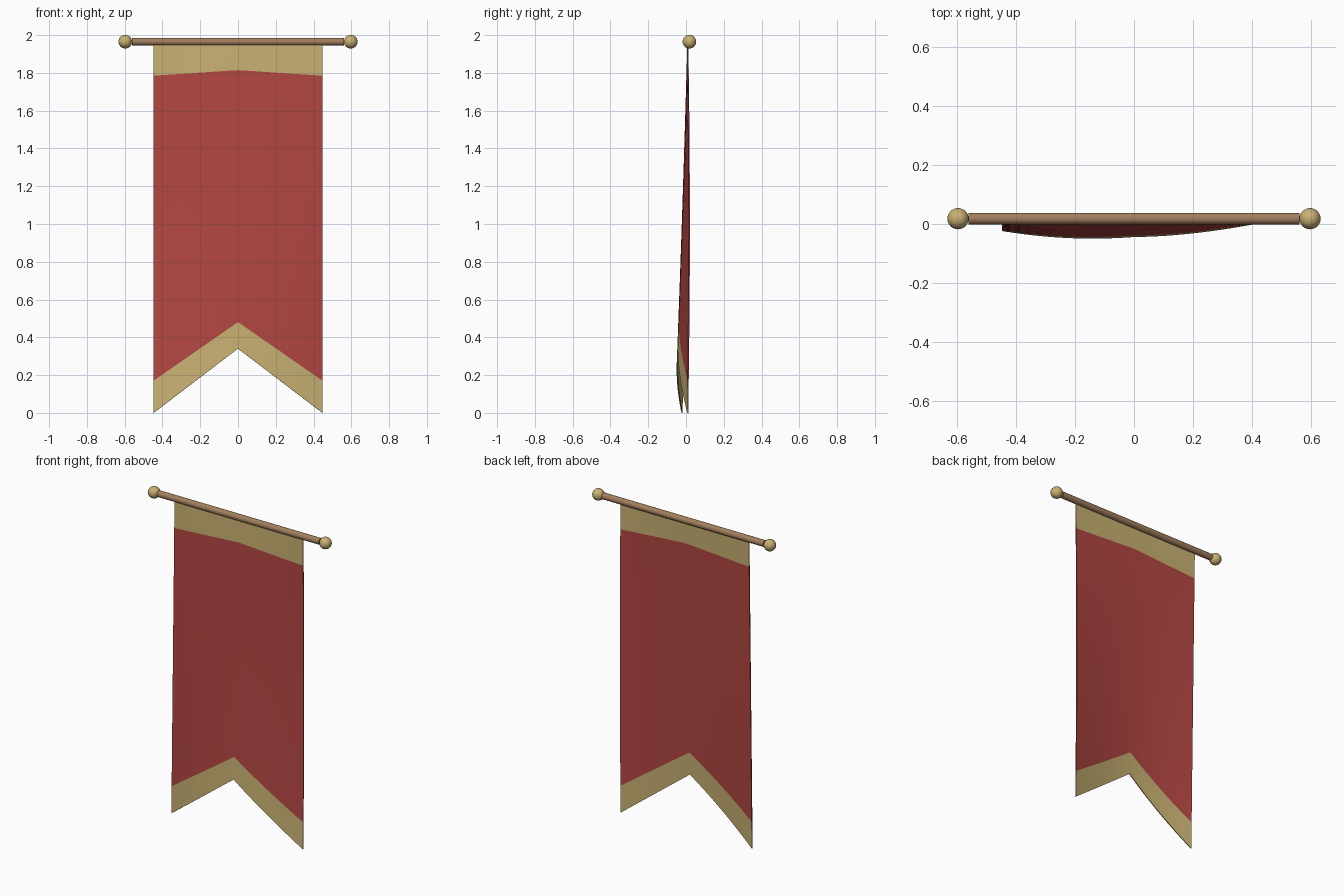
import bpy, bmesh, math

if "Cube" in bpy.data.objects:
    bpy.data.objects.remove(bpy.data.objects["Cube"])


def material(name, rgb):
    m = bpy.data.materials.new(name)
    m.diffuse_color = (*rgb, 1)
    m.use_nodes = True
    m.node_tree.nodes["Principled BSDF"].inputs["Base Color"].default_value = m.diffuse_color
    return m


red = material("red cloth", (0.45, 0.062, 0.054))
gold = material("gold trim", (0.58, 0.44, 0.17))
wood = material("wood", (0.36, 0.21, 0.11))

HALF_W, TOP, NOTCH, TRIM = 0.447, 1.955, 0.34, 0.087
POLE_Y, POLE_Z = 0.018, 1.965


def cloth_point(u, v):
    """u: -1..1 across, v: 0 at the pole, 1 at the swallow-tail hem."""
    x = u * HALF_W
    z = TOP + (NOTCH * (1 - abs(u)) - TOP) * v
    drop = TOP - z
    y = 0.01 - 0.034 * drop * math.cos(2.96 * (x + 0.08))       # billow
    y += 0.008 * math.sin(math.pi * drop / TOP) * (0.5 + u / 2)
    return x, y, z


# Banner cloth: gold bands in the first and last row of faces
cols, mid = 24, 14
rows = [0] + [TRIM + (1 - 2 * TRIM) * i / mid for i in range(mid + 1)] + [1]
bm = bmesh.new()
grid = [[bm.verts.new(cloth_point(2 * c / cols - 1, v)) for c in range(cols + 1)]
        for v in rows]
for r in range(len(rows) - 1):
    for c in range(cols):
        f = bm.faces.new((grid[r][c], grid[r + 1][c],
                          grid[r + 1][c + 1], grid[r][c + 1]))
        f.material_index = 1 if r in (0, len(rows) - 2) else 0
        f.smooth = True
mesh = bpy.data.meshes.new("banner_cloth")
bm.to_mesh(mesh)
bm.free()
mesh.materials.append(red)
mesh.materials.append(gold)
cloth = bpy.data.objects.new("banner_cloth", mesh)
bpy.context.collection.objects.link(cloth)
solid = cloth.modifiers.new("thickness", "SOLIDIFY")
solid.thickness = 0.006
solid.offset = 0
bpy.context.view_layer.objects.active = cloth
cloth.select_set(True)
bpy.ops.object.modifier_apply(modifier=solid.name)
bpy.ops.object.shade_smooth_by_angle(angle=math.radians(40))

# Pole
bpy.ops.mesh.primitive_cylinder_add(vertices=24, radius=0.02, depth=1.124,
                                    location=(0, POLE_Y, POLE_Z),
                                    rotation=(0, math.pi / 2, 0))
pole = bpy.context.object
pole.name = "pole"
pole.data.materials.append(wood)
bpy.ops.object.shade_smooth_by_angle(angle=math.radians(40))

# Ball finials
for side, name in ((-1, "left_finial"), (1, "right_finial")):
    bpy.ops.mesh.primitive_uv_sphere_add(segments=24, ring_count=14, radius=0.036,
                                         location=(side * 0.597, POLE_Y, POLE_Z))
    ball = bpy.context.object
    ball.name = name
    ball.data.materials.append(gold)
    bpy.ops.object.shade_smooth()
